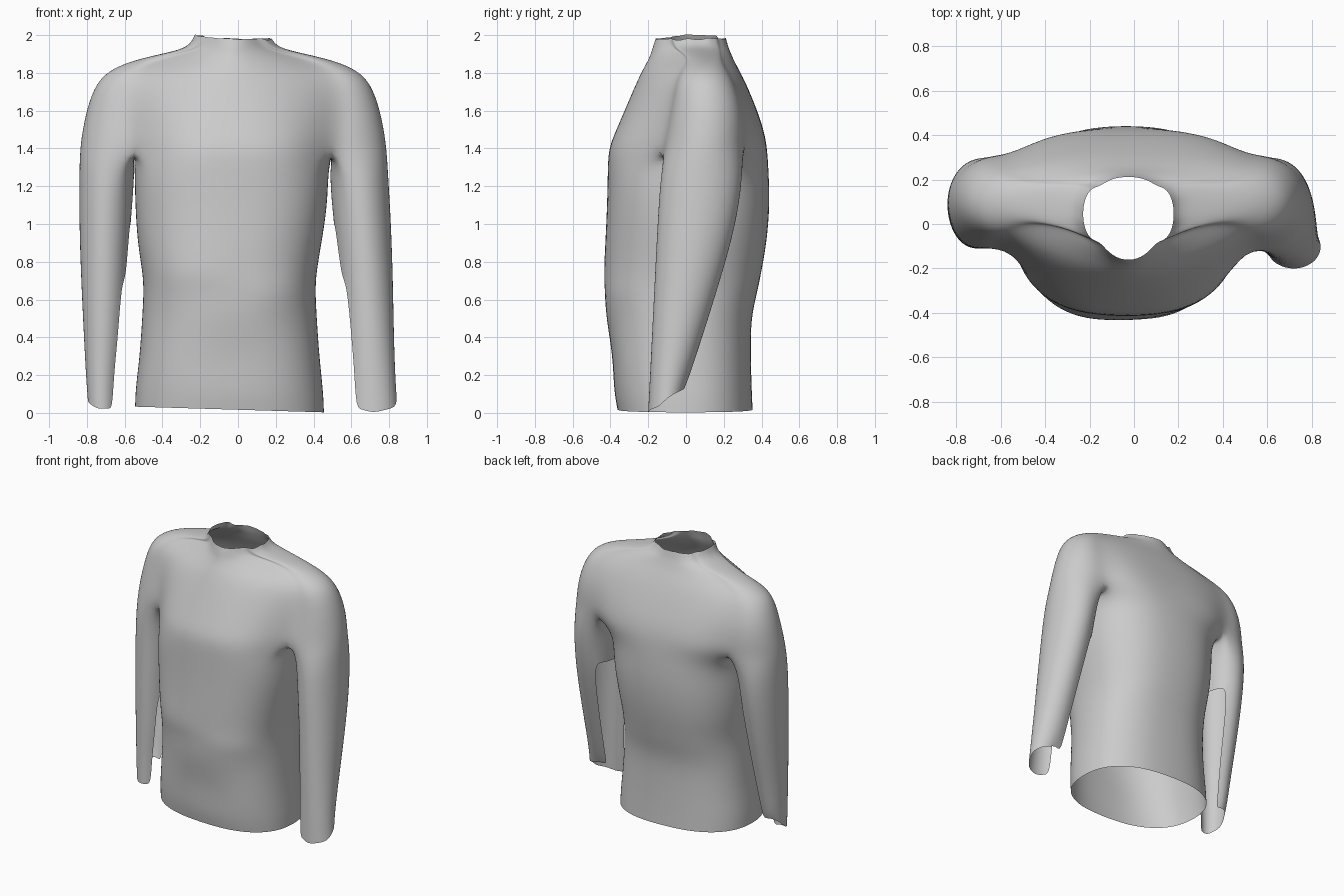
import bpy, bmesh, math, random

if "Cube" in bpy.data.objects:
    bpy.data.objects.remove(bpy.data.objects["Cube"])
random.seed(3)
FN, AN = 4, 10          # segments: chest half front, sleeve outer arc
BN = 5                  # armpit bridge points
bm = bmesh.new()


def power(v, e):
    return math.copysign(abs(v) ** e, v)


def upper_half(z, yf, yb, xc, ycf, ycb, xt, pf, pb):
    """Half outline from front centre, over the shoulder, to back centre."""
    front = [(xc * i / FN, yf + (ycf - yf) * (i / FN) ** pf, z) for i in range(FN)]
    back = [(xc * i / FN, yb + (ycb - yb) * (i / FN) ** pb, z) for i in range(FN)]
    m, h = (ycf + ycb) / 2, (ycb - ycf) / 2
    arc = []
    for k in range(AN + 1):
        a = math.radians(-90 + 180 * k / AN)
        arc.append((xc + (xt - xc) * power(math.cos(a), .85), m + h * math.sin(a), z))
    return front + arc + back[::-1]


def torso_half(z, yf, yb, xt, s):
    n = 2 * FN + BN + 1
    pts = []
    for k in range(n + 1):
        a = math.radians(-90 + 180 * k / n)
        x = xt * abs(math.cos(a)) ** .8 if 0 < k < n else 0
        y = power(math.sin(a), .85) * (yb if a > 0 else -yf)
        # soft diagonal fold across the front of the waist
        if y < 0:
            y -= .012 * math.sin((z - .35 * s * x) * 16) * (1 if .2 < z < .8 else 0) * math.sin(-a)
        # hem is slightly higher on one side
        pts.append((x, y, z - (.03 * s * x if z < .2 else 0)))
    return pts


def sleeve_ring(z, xi, xo, yf, yb, hem):
    cx, rx, cy, ry = (xi + xo) / 2, (xo - xi) / 2 * 1.03, (yf + yb) / 2, (yb - yf) / 2 * 1.03
    angs = [-120 + 240 * k / AN for k in range(AN + 1)]
    angs += [120 + 120 * k / (BN + 1) for k in range(1, BN + 1)]
    ring = []
    for d in angs:
        a = math.radians(d)
        y = cy + ry * math.sin(a)
        # ragged cuff, rising to the back
        dz = (y - yf) * .7 + random.uniform(0, .025) if hem else 0
        ring.append((cx + rx * math.cos(a), y, z + dz))
    return ring


def grid(rows, s, shift, closed=False, skip=lambda r, j: False):
    vs = []
    for r, row in enumerate(rows):
        sh = shift(r)
        vs.append([bm.verts.new((s * x + sh, y, z)) for x, y, z in row])
    n = len(rows[0])
    for r in range(len(rows) - 1):
        for j in range(n if closed else n - 1):
            if not skip(r, j):
                k = (j + 1) % n
                bm.faces.new((vs[r][j], vs[r][k], vs[r + 1][k], vs[r + 1][j]))


# z, front, back, crease x, crease front, crease back, shoulder tip x, front/back fullness
UPPER = [(1.98, -.162, .212, .13, -.08, .17, .205, 2.2, 2.5),
         (1.935, -.178, .225, .16, -.07, .18, .235, 2, 2.3),
         (1.905, -.19, .238, .26, -.02, .185, .36, 1.6, 2),
         (1.865, -.21, .255, .40, .01, .19, .54, 1.5, 2),
         (1.81, -.24, .285, .50, -.03, .22, .665, 1.6, 2.2),
         (1.74, -.27, .32, .54, -.06, .26, .73, 1.9, 2.5),
         (1.62, -.32, .37, .55, -.08, .30, .775, 2.3, 3),
         (1.50, -.37, .412, .54, -.105, .315, .80, 2.7, 3.3),
         (1.40, -.412, .43, .53, -.125, .315, .815, 3, 3.5)]
# z, front, back, half width
TORSO = [(1.28, -.417, .44, .515), (1.1, -.42, .447, .512), (.9, -.43, .43, .49),
         (.74, -.445, .4, .462), (.64, -.44, .38, .457), (.5, -.415, .345, .465),
         (.3, -.4, .345, .478), (.12, -.385, .35, .50), (.018, -.365, .355, .503)]
# z, inner x, outer x, front, back
SLEEVES = {1: [(1.25, .485, .795, -.135, .30), (1.0, .51, .81, -.15, .265),
               (.7, .545, .82, -.165, .18), (.4, .575, .825, -.18, .085),
               (.2, .592, .832, -.19, .02), (-.01, .60, .84, -.20, -.005)],
           -1: [(1.25, .55, .84, -.11, .30), (1.0, .57, .84, -.11, .27),
                (.7, .59, .83, -.11, .21), (.4, .615, .815, -.105, .14),
                (.2, .64, .805, -.10, .10), (.0, .65, .795, -.10, .08)]}
SHIFT = -.025

for s in (1, -1):
    # neck, shoulders and upper chest
    up = [upper_half(*u) for u in UPPER]
    # raised, uneven collar edge
    up[0] = [(x, y, z + (.02 if s < 0 and x > .15 else 0) + (random.uniform(-.008, .008) if x > 0 else 0))
             for x, y, z in up[0]]
    grid(up, s, lambda r: SHIFT)
    # armpit bridge
    last = up[-1]
    c, d = last[FN], last[FN + AN]
    bridge = [(.525, c[1] + (d[1] - c[1]) * k / (BN + 1), 1.385) for k in range(1, BN + 1)]
    # trunk, hanging slightly to one side
    rows = [last[:FN + 1] + bridge + last[FN + AN:]]
    rows += [torso_half(*t, s) for t in TORSO]
    grid(rows, s, lambda r: SHIFT if r == 0 else (-.035 if r < 3 else -.045))
    # sleeve, open along the inner back below the elbow
    rows = [last[FN:FN + AN + 1] + bridge[::-1]]
    tab = SLEEVES[s]
    rows += [sleeve_ring(*t, i == len(tab) - 1) for i, t in enumerate(tab)]
    grid(rows, s, lambda r: SHIFT if r == 0 else 0, True,
         lambda r, j: (r >= 2 and AN <= j <= AN + 3) or (r >= 3 and j == AN + 4))

# weld all parts along their shared edges
bmesh.ops.remove_doubles(bm, verts=bm.verts, dist=.0005)
bmesh.ops.recalc_face_normals(bm, faces=bm.faces)
me = bpy.data.meshes.new("long_sleeved_shirt")
bm.to_mesh(me)
bm.free()
shirt = bpy.data.objects.new("long_sleeved_shirt", me)
bpy.context.collection.objects.link(shirt)
for p in me.polygons:
    p.use_smooth = True
sub = shirt.modifiers.new("smooth_cloth", 'SUBSURF')
sub.levels = sub.render_levels = 2
